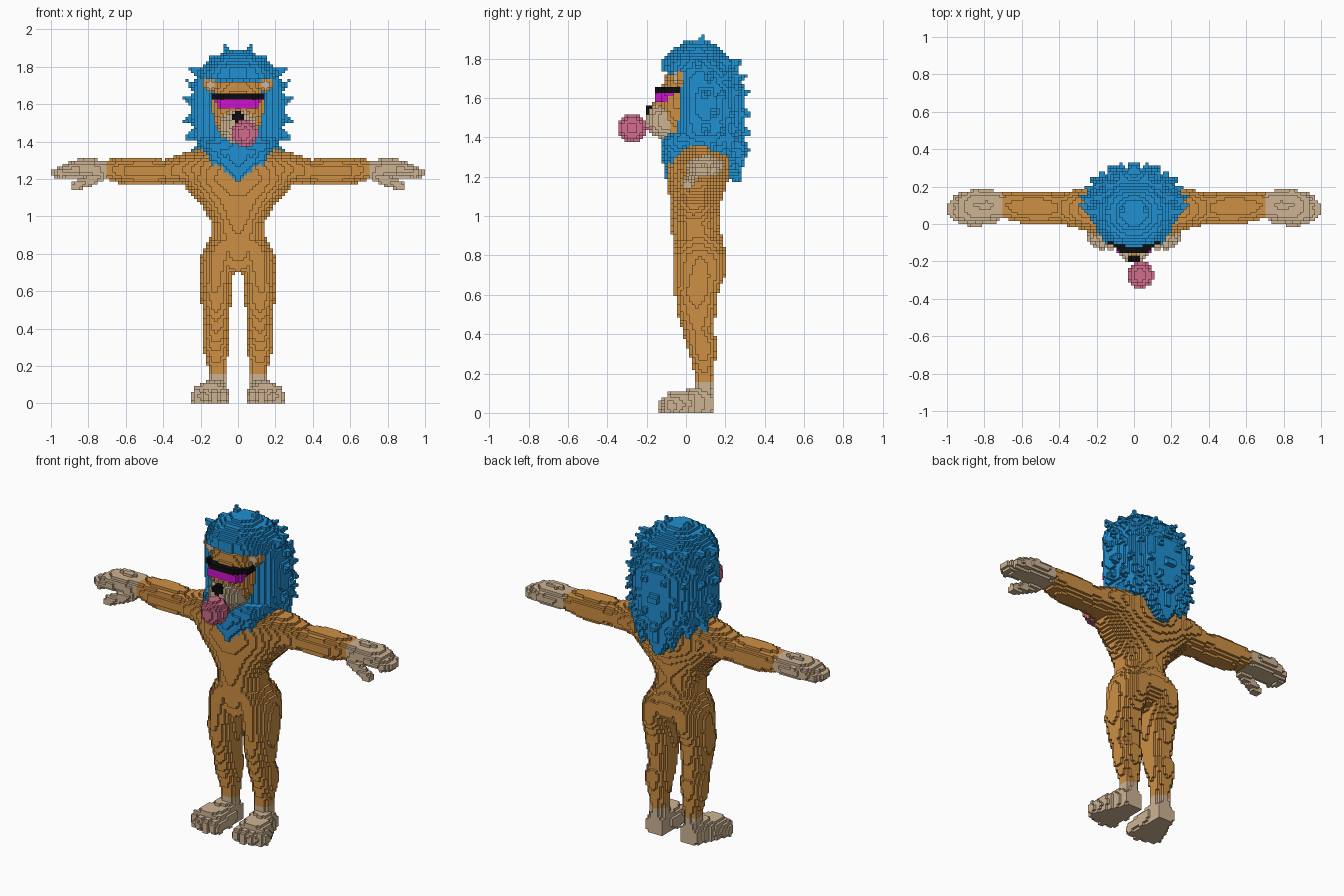
import bpy, math
from mathutils import Vector

V = 1 / 64            # voxel edge
cells = {}            # (i, j, k) -> part name


def idx(lo, hi):
    return range(math.floor(lo / V), math.ceil(hi / V) + 1)


def put(part, c, mirror=False):
    if c[2] >= 0:
        cells[c] = part
        if mirror:
            cells[(-1 - c[0], c[1], c[2])] = part


def section(rows, t):
    for a, b in zip(rows, rows[1:]):
        if a[0] <= t <= b[0]:
            f = (t - a[0]) / (b[0] - a[0])
            return [p + (q - p) * f for p, q in zip(a[1:], b[1:])]


# stack of (super)ellipses along an axis: rows = (t, c1, c2, r1, r2)
def loft(part, axis, rows, mirror=False, power=2):
    for n in idx(rows[0][0], rows[-1][0]):
        s = section(rows, (n + .5) * V)
        if not s:
            continue
        c1, c2, r1, r2 = s
        for a in idx(c1 - r1, c1 + r1):
            for b in idx(c2 - r2, c2 + r2):
                d = (abs((a + .5) * V - c1) / r1) ** power + (abs((b + .5) * V - c2) / r2) ** power
                if d <= 1:
                    c = [a, b]
                    c.insert(axis, n)
                    put(part, tuple(c), mirror)


def fill(part, lo, hi, test, mirror=False):
    for i in idx(lo[0], hi[0]):
        for j in idx(lo[1], hi[1]):
            for k in idx(lo[2], hi[2]):
                p = Vector(((i + .5) * V, (j + .5) * V, (k + .5) * V))
                if test(p):
                    put(part, (i, j, k), mirror)


def ball(part, c, r, mirror=False):
    fill(part, [a - b for a, b in zip(c, r)], [a + b for a, b in zip(c, r)],
         lambda p: sum(((p[n] - c[n]) / r[n]) ** 2 for n in range(3)) <= 1, mirror)


# tapered rod from p to q
def rod(part, p, q, r0, r1, mirror=False):
    p, q = Vector(p), Vector(q)
    d, r = q - p, max(r0, r1)

    def test(x):
        t = min(1, max(0, (x - p).dot(d) / d.length_squared))
        return (x - p - d * t).length <= r0 + (r1 - r0) * t
    fill(part, [min(a, b) - r for a, b in zip(p, q)],
         [max(a, b) + r for a, b in zip(p, q)], test, mirror)


# torso
loft("body", 2, [
    (.70, 0, .04, .06, .08), (.76, 0, .07, .16, .125), (.80, 0, .075, .19, .135),
    (.90, 0, .055, .145, .125), (.96, 0, .045, .14, .12), (1.0, 0, .043, .16, .122),
    (1.05, 0, .045, .19, .128), (1.1, 0, .05, .24, .135), (1.15, 0, .055, .28, .148),
    (1.2, 0, .06, .31, .16), (1.25, 0, .065, .31, .16), (1.3, 0, .07, .29, .155),
    (1.35, 0, .08, .24, .12), (1.38, 0, .08, .1, .08)])
# legs
loft("body", 2, [
    (.15, .113, .09, .048, .045), (.2, .112, .09, .052, .047), (.3, .12, .085, .07, .068),
    (.36, .115, .08, .073, .083), (.42, .112, .062, .07, .078), (.5, .115, .055, .075, .097),
    (.6, .12, .052, .085, .108), (.7, .112, .07, .09, .13), (.8, .1, .072, .095, .138),
    (.88, .07, .06, .08, .12)], True)
# arms
loft("body", 0, [
    (.2, .075, 1.25, .13, .1), (.28, .08, 1.255, .108, .088), (.4, .085, 1.24, .085, .064),
    (.5, .09, 1.243, .09, .074), (.6, .09, 1.242, .085, .072), (.705, .1, 1.25, .07, .052)], True)
# hands with fingers and thumb
loft("paws", 0, [
    (.7, .1, 1.25, .07, .052), (.78, .1, 1.253, .085, .053), (.86, .1, 1.253, .088, .052),
    (.93, .085, 1.243, .08, .04)], True)
for y0, y1, x1 in ((.03, .035, .95), (.07, .06, .975), (.11, .095, .975), (.15, .135, .95)):
    rod("paws", (.86, y0, 1.25), (x1, y1, 1.232), .03, .025, True)
rod("paws", (.74, .04, 1.215), (.865, .008, 1.16), .032, .027, True)
# ankles, feet and toes
loft("paws", 2, [(.05, .115, .09, .055, .05), (.15, .113, .09, .048, .045)], True)
loft("paws", 1, [
    (-.09, .15, .04, .095, .065), (0, .137, .04, .088, .075), (.06, .122, .05, .068, .085),
    (.14, .112, .04, .052, .07)], True, 2.6)
for x, y in ((.078, -.095), (.125, -.1), (.175, -.095), (.218, -.075)):
    ball("paws", (x, y, .035), (.03, .044, .048), True)

# mane: crown, beard and back drape
MANE = [(1.32, 0, .1, .19, .18), (1.42, 0, .1, .235, .2), (1.55, 0, .1, .25, .2),
        (1.65, 0, .1, .245, .2), (1.72, 0, .075, .23, .195), (1.79, 0, .06, .2, .18),
        (1.84, 0, .055, .15, .135), (1.89, 0, .06, .06, .06)]
loft("mane", 2, MANE, power=2.2)
loft("mane", 2, [(1.19, 0, -.08, .012, .025), (1.25, 0, -.06, .08, .055), (1.3, 0, -.045, .15, .075),
                 (1.38, 0, -.02, .2, .1), (1.45, 0, 0, .21, .09)])
loft("mane", 2, [(1.17, 0, .26, .02, .022), (1.25, 0, .23, .08, .06), (1.33, 0, .2, .15, .09),
                 (1.42, 0, .15, .2, .14)])
# mane tufts around the sides and back
for n, z in enumerate((1.36, 1.44, 1.53, 1.62, 1.70, 1.77)):
    _, cy, rx, ry = section(MANE, z)
    for a in range(0 if n % 2 else 12, 91, 25):
        c, s = math.cos(math.radians(a)), math.sin(math.radians(a))
        lift = .02 if z > 1.6 else -.02
        rod("mane", (c * (rx - .05), cy + s * (ry - .05), z - lift),
            (c * (rx + .045), cy + s * (ry + .03), z + lift), .05, .008, True)
# mane tufts on the crown, and hanging tips
for tip in ((.07, .08, 1.91), (.155, .06, 1.86), (.215, .06, 1.785), (.09, .2, 1.83),
            (.04, .27, 1.78), (.05, -.07, 1.84), (.13, -.01, 1.83)):
    root = Vector((0, .06, 1.65)).lerp(Vector(tip), .62)
    rod("mane", root, tip, .055, .008, True)
for x, y, z in ((.07, -.085, 1.235), (.13, -.07, 1.27), (.1, .27, 1.22), (.17, .22, 1.29)):
    rod("mane", (x, y, z + .1), (x, y, z), .04, .008, True)

# hollow the mane around the face
for c in [c for c, part in cells.items() if part == "mane"]:
    x, y, z = [(n + .5) * V for n in c]
    if 1.42 < z < 1.74 and y < -.1 + .5 * abs(x):
        del cells[c]
# face, ears, muzzle and nose
loft("face", 2, [(1.4, 0, -.04, .08, .06), (1.48, 0, -.04, .115, .075), (1.56, 0, -.04, .135, .095),
                 (1.64, 0, -.04, .135, .09), (1.72, 0, -.03, .12, .07)], power=2.5)
ball("face", (0, -.12, 1.55), (.06, .05, .05))
ball("face", (.15, -.03, 1.71), (.037, .027, .05), True)
ball("ear_linings", (.15, -.05, 1.705), (.02, .017, .03), True)
loft("muzzle", 1, [(-.2, 0, 1.49, .04, .05), (-.17, 0, 1.485, .075, .08), (-.12, 0, 1.48, .1, .09),
                   (-.08, 0, 1.48, .1, .085)])
ball("nose", (0, -.188, 1.53), (.036, .024, .028))


# sunglasses: wrap-round lens below a dark brow bar
def wrap(p, front, depth, half):
    y = front + max(0, abs(p.x) - .08) * 1.2
    return abs(p.x) < half and y < p.y < y + depth


fill("lens", (-.14, -.17, 1.57), (.14, -.05, 1.64),
     lambda p: 1.578 < p.z < 1.625 and wrap(p, -.158, .06, .105 + (p.z - 1.578) * .5))
fill("glasses_frame", (-.15, -.17, 1.6), (.15, -.03, 1.68),
     lambda p: 1.625 < p.z < 1.656 and
     (wrap(p, -.15, .06, .135) or (.115 < abs(p.x) < .14 and -.11 < p.y < -.06)))
# bubble gum with its stem
ball("bubble", (.035, -.272, 1.445), (.072, .072, .072))
rod("bubble", (.035, -.22, 1.445), (.03, -.15, 1.445), .014, .014)


def material(name, rgb):
    m = bpy.data.materials.new(name)
    m.diffuse_color = [((c / 255 + .055) / 1.055) ** 2.4 if c > 10 else c / 255 / 12.92 for c in rgb] + [1]
    return m


tan = material("tan_fur", (206, 144, 68))
cream = material("cream_fur", (206, 180, 148))
black = material("black", (12, 12, 12))
look = {"body": tan, "face": tan, "paws": cream, "muzzle": cream, "ear_linings": cream,
        "mane": material("blue_hair", (32, 144, 210)), "nose": black, "glasses_frame": black,
        "lens": material("magenta_glass", (205, 20, 205)), "bubble": material("pink_gum", (210, 108, 140))}

# outer voxel faces, one object per part
for part, mat in look.items():
    verts, faces = {}, []
    for c in [c for c, p in cells.items() if p == part]:
        for ax in range(3):
            u, v = (ax + 1) % 3, (ax + 2) % 3
            for side in (0, 1):
                nb = list(c)
                nb[ax] += 2 * side - 1
                if tuple(nb) in cells:
                    continue
                quad = []
                for du, dv in ((0, 0), (1, 0), (1, 1), (0, 1)):
                    q = list(c)
                    q[ax] += side
                    q[u] += du
                    q[v] += dv
                    quad.append(verts.setdefault(tuple(q), len(verts)))
                faces.append(quad if side else quad[::-1])
    mesh = bpy.data.meshes.new(part)
    mesh.from_pydata([[n * V for n in q] for q in verts], [], faces)
    mesh.materials.append(mat)
    bpy.context.collection.objects.link(bpy.data.objects.new(part, mesh))
